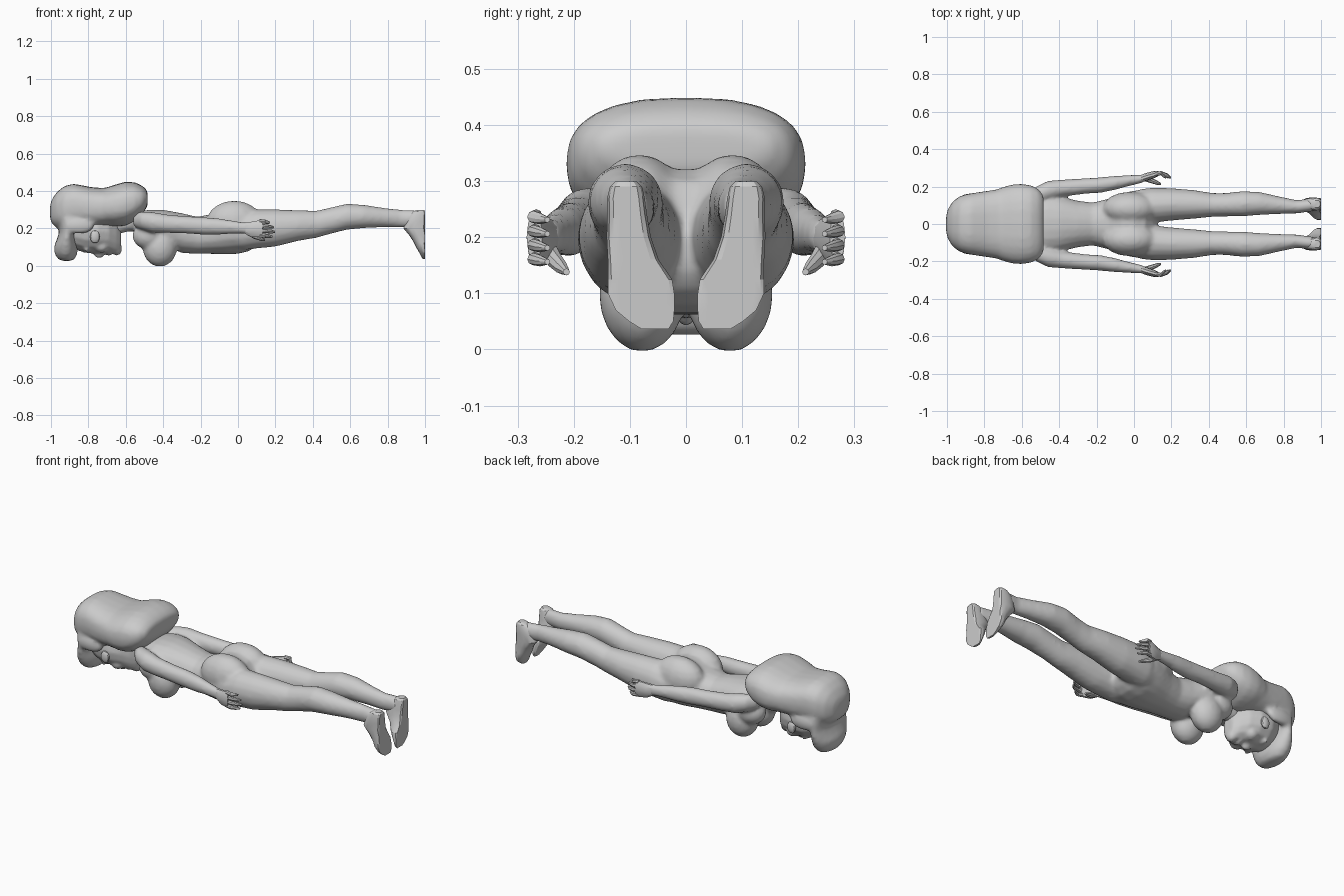
import bpy, bmesh, math
from mathutils import Vector

if "Cube" in bpy.data.objects:
    bpy.data.objects.remove(bpy.data.objects["Cube"])

grey = bpy.data.materials.new("plain grey")
grey.use_nodes = True
COL = (0.6, 0.6, 0.6, 1)
grey.diffuse_color = COL
grey.node_tree.nodes["Principled BSDF"].inputs["Base Color"].default_value = COL


def select(obs):
    bpy.ops.object.select_all(action='DESELECT')
    for ob in obs:
        ob.select_set(True)
    bpy.context.view_layer.objects.active = obs[0]


def finish(name, bm):
    bmesh.ops.recalc_face_normals(bm, faces=bm.faces)
    me = bpy.data.meshes.new(name)
    bm.to_mesh(me)
    bm.free()
    me.materials.append(grey)
    ob = bpy.data.objects.new(name, me)
    bpy.context.collection.objects.link(ob)
    select([ob])
    bpy.ops.object.shade_smooth_by_angle(angle=math.radians(25))
    return ob


def loft(name, stations, n=14, power=2.0, side=1, axis='x', max_x=9):
    """Skin rings (t, c1, c2, r1, r2) strung along the x or z axis."""
    bm = bmesh.new()
    rings = []
    for t, c1, c2, r1, r2 in stations:
        ring = []
        for i in range(n):
            a = math.tau * i / n
            c, s = math.cos(a), math.sin(a)
            u = c1 + r1 * math.copysign(abs(c) ** (2 / power), c)
            v = c2 + r2 * math.copysign(abs(s) ** (2 / power), s)
            p = (t, u, v) if axis == 'x' else (u, v, t)
            ring.append(bm.verts.new((min(p[0], max_x), p[1] * side, p[2])))
        rings.append(ring)
    for a, b in zip(rings, rings[1:]):
        for i in range(n):
            j = (i + 1) % n
            bm.faces.new((a[i], a[j], b[j], b[i]))
    bm.faces.new(rings[0])
    bm.faces.new(rings[-1])
    return finish(name, bm)


def ball(name, centre, radii, u=16, v=10):
    bm = bmesh.new()
    bmesh.ops.create_uvsphere(bm, u_segments=u, v_segments=v, radius=1)
    for vert in bm.verts:
        vert.co = Vector([c + r * k for c, r, k in zip(centre, radii, vert.co)])
    return finish(name, bm)


def fuse(name, parts, voxel, steps):
    """Join overlapping parts and melt them into one smooth skin."""
    select(parts)
    bpy.ops.object.join()
    ob = parts[0]
    ob.name = name
    skin = ob.modifiers.new("skin", 'REMESH')
    skin.mode = 'VOXEL'
    skin.voxel_size = voxel
    skin.use_smooth_shade = True
    relax = ob.modifiers.new("relax", 'SMOOTH')
    relax.factor = 0.5
    relax.iterations = steps


# Torso, from neck to hips
body = [loft("torso", [
    (-.66, 0, .215, .05, .05), (-.58, 0, .235, .055, .05), (-.53, 0, .235, .11, .058),
    (-.47, 0, .225, .15, .075), (-.40, 0, .205, .148, .095), (-.30, 0, .175, .125, .107),
    (-.22, 0, .163, .115, .10), (-.14, 0, .17, .135, .107), (-.06, 0, .19, .165, .13),
    (.00, 0, .193, .18, .13), (.06, 0, .19, .165, .112), (.10, 0, .18, .10, .075),
    (.12, 0, .175, .04, .04)], n=18, power=2.2)]

# Head, lying face down
face = [
    loft("head", [
        (-.92, 0, .21, .05, .06), (-.88, 0, .195, .10, .105), (-.82, 0, .185, .125, .115),
        (-.75, 0, .185, .125, .122), (-.69, 0, .18, .10, .115), (-.65, 0, .16, .065, .10),
        (-.625, 0, .14, .035, .065)], n=16),
    ball("nose", (-.742, 0, .066), (.03, .018, .026)),
    ball("lips", (-.69, 0, .068), (.014, .032, .014)),
    ball("chin", (-.648, 0, .09), (.028, .035, .035))]

# Hair: rounded cap, a tilted swept roll at the nape, a fringe roll over the forehead
hair = [
    loft("hair_cap", [
        (-1.005, 0, .29, .04, .035), (-.995, 0, .29, .08, .065), (-.97, 0, .298, .12, .095),
        (-.93, 0, .312, .15, .114), (-.88, 0, .322, .163, .117), (-.78, 0, .313, .178, .107),
        (-.70, 0, .312, .19, .103), (-.62, 0, .318, .19, .105)], n=24, power=2.6),
    loft("hair_roll", [
        (-.77, 0, .315, .165, .085), (-.71, 0, .315, .195, .102), (-.65, 0, .322, .212, .114),
        (-.60, 0, .332, .215, .118), (-.55, 0, .342, .207, .104), (-.51, 0, .352, .188, .075),
        (-.483, 0, .36, .15, .04)], n=24, power=2.5),
    loft("fringe_roll", [
        (.026, -.915, 0, .025, .05), (.036, -.918, 0, .045, .085), (.065, -.92, 0, .062, .115),
        (.105, -.92, 0, .064, .135), (.14, -.917, 0, .052, .148), (.18, -.912, 0, .045, .155),
        (.25, -.91, 0, .055, .155)], n=20, axis='z')]

# Paired parts on the front (-y) and back (+y) sides
for side, tag in ((-1, "front"), (1, "back")):
    ball("ear_" + tag, (-.765, .125 * side, .155), (.026, .014, .034), 12, 8)
    hair.append(ball("side_lock_" + tag, (-.85, .14 * side, .215), (.085, .026, .045)))
    face += [
        ball("brow_" + tag, (-.81, .05 * side, .088), (.014, .038, .014)),
        ball("cheek_" + tag, (-.73, .055 * side, .105), (.04, .04, .035))]
    body += [
        ball("breast_" + tag, (-.418, .078 * side, .098), (.093, .078, .103)),
        ball("upper_breast_" + tag, (-.48, .088 * side, .16), (.085, .07, .072)),
        ball("buttock_" + tag, (-.02, .083 * side, .235), (.15, .09, .113))]

    # Leg
    body.append(loft("leg_" + tag, [
        (-.04, .09, .175, .07, .085), (.04, .098, .185, .09, .10),
        (.10, .10, .197, .094, .105), (.20, .105, .202, .087, .10),
        (.32, .105, .215, .077, .083), (.42, .102, .222, .064, .073),
        (.49, .103, .24, .063, .071), (.58, .108, .262, .068, .07),
        (.67, .11, .264, .062, .063), (.78, .10, .258, .047, .052),
        (.87, .092, .252, .036, .048), (.96, .102, .252, .034, .046)],
        n=16, side=side))

    # Foot with a flat sole
    loft("foot_" + tag, [
        (.299, .978, .107, .018, .02), (.29, .972, .107, .036, .029),
        (.27, .966, .107, .054, .034), (.24, .96, .105, .064, .036),
        (.20, .955, .102, .07, .04), (.16, .974, .094, .056, .046),
        (.125, .985, .082, .045, .058), (.10, .99, .08, .038, .06),
        (.07, .995, .073, .026, .053), (.05, .997, .062, .018, .04),
        (.036, .998, .055, .01, .024)],
        n=18, side=side, axis='z', max_x=1.0, power=2.2)

    # Arm
    body.append(loft("arm_" + tag, [
        (-.56, .125, .245, .03, .032), (-.52, .155, .243, .048, .048),
        (-.46, .178, .233, .053, .056), (-.38, .192, .225, .046, .05),
        (-.26, .203, .218, .042, .047), (-.18, .208, .213, .042, .048),
        (-.10, .22, .21, .038, .044), (-.04, .23, .207, .031, .037),
        (.03, .24, .202, .024, .032), (.06, .247, .199, .021, .034)], n=14, side=side))

    # Hand
    loft("palm_" + tag, [
        (.03, .24, .202, .02, .028), (.07, .253, .195, .021, .042),
        (.11, .265, .198, .019, .047), (.13, .27, .20, .014, .043)], n=10, side=side)
    for i, reach in enumerate((.172, .192, .198, .185)):
        z = .238 - .025 * i
        loft(f"finger_{i + 1}_{tag}", [
            (.115, .267, z, .011, .012), (.145, .272, z - .002, .011, .011),
            (reach - .018, .26, z - .005, .01, .01),
            (reach, .247, z - .007, .005, .005)], n=8, side=side)
    loft("thumb_" + tag, [
        (.05, .245, .18, .014, .016), (.085, .235, .16, .015, .015),
        (.12, .222, .146, .012, .012), (.145, .213, .138, .006, .006)], n=8, side=side)

# Melt the overlapping parts together
fuse("body", body, .010, 8)
fuse("face", face, .008, 5)
fuse("hair", hair, .012, 6)
